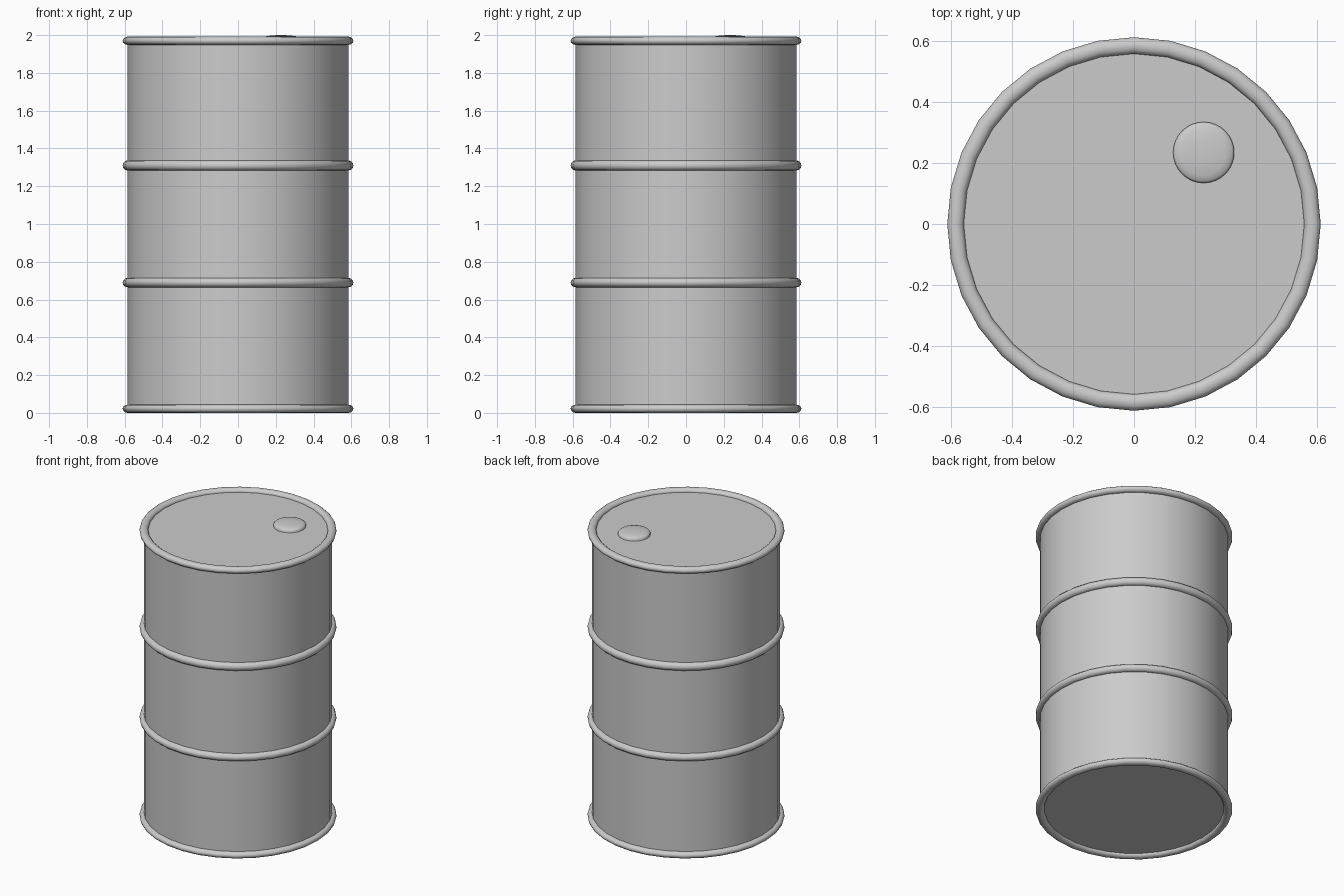
import bpy, math

cube = bpy.data.objects.get("Cube")
if cube:
    bpy.data.objects.remove(cube, do_unlink=True)

RADIUS = 0.584
LOW, HIGH = 0.022, 1.97

steel = bpy.data.materials.new("plain_grey_steel")
steel.use_nodes = True
GREY = (0.6, 0.6, 0.6, 1)
steel.diffuse_color = GREY
steel.node_tree.nodes["Principled BSDF"].inputs["Base Color"].default_value = GREY


def finish(name, angle):
    obj = bpy.context.object
    obj.name = obj.data.name = name
    obj.data.materials.append(steel)
    bpy.ops.object.shade_smooth_by_angle(angle=math.radians(angle))
    return obj


# Drum wall with flat recessed lid and base
bpy.ops.mesh.primitive_cylinder_add(vertices=32, radius=RADIUS, depth=HIGH - LOW,
                                    location=(0, 0, (HIGH + LOW) / 2))
finish("drum_body", 40)

# Rolled rims and hoops
rings = {"bottom_rim": (LOW, 0.022), "lower_hoop": (0.69, 0.025),
         "upper_hoop": (1.31, 0.027), "top_rim": (HIGH, 0.022)}
for name, (z, half_height) in rings.items():
    bpy.ops.mesh.primitive_torus_add(major_segments=32, minor_segments=12,
                                     major_radius=RADIUS, minor_radius=0.027,
                                     location=(0, 0, z))
    ring = finish(name, 60)
    ring.scale.z = half_height / 0.027

# Domed filler cap, turned from a profile
profile = [(0.1, HIGH - 0.01), (0.1, 1.984), (0.093, 1.99), (0.075, 1.995), (0.04, 1.999)]
SIDES = 32
verts = [(r * math.cos(math.tau * i / SIDES), r * math.sin(math.tau * i / SIDES), z)
         for r, z in profile for i in range(SIDES)]
faces = [(k * SIDES + i, k * SIDES + (i + 1) % SIDES,
          (k + 1) * SIDES + (i + 1) % SIDES, (k + 1) * SIDES + i)
         for k in range(len(profile) - 1) for i in range(SIDES)]
tip = len(verts)
verts.append((0, 0, 2))
last = (len(profile) - 1) * SIDES
faces += [(last + i, last + (i + 1) % SIDES, tip) for i in range(SIDES)]
mesh = bpy.data.meshes.new("filler_cap")
mesh.from_pydata(verts, [], faces)
cap = bpy.data.objects.new("filler_cap", mesh)
cap.location = (0.228, 0.234, 0)
bpy.context.collection.objects.link(cap)
bpy.ops.object.select_all(action="DESELECT")
cap.select_set(True)
bpy.context.view_layer.objects.active = cap
finish("filler_cap", 60)
